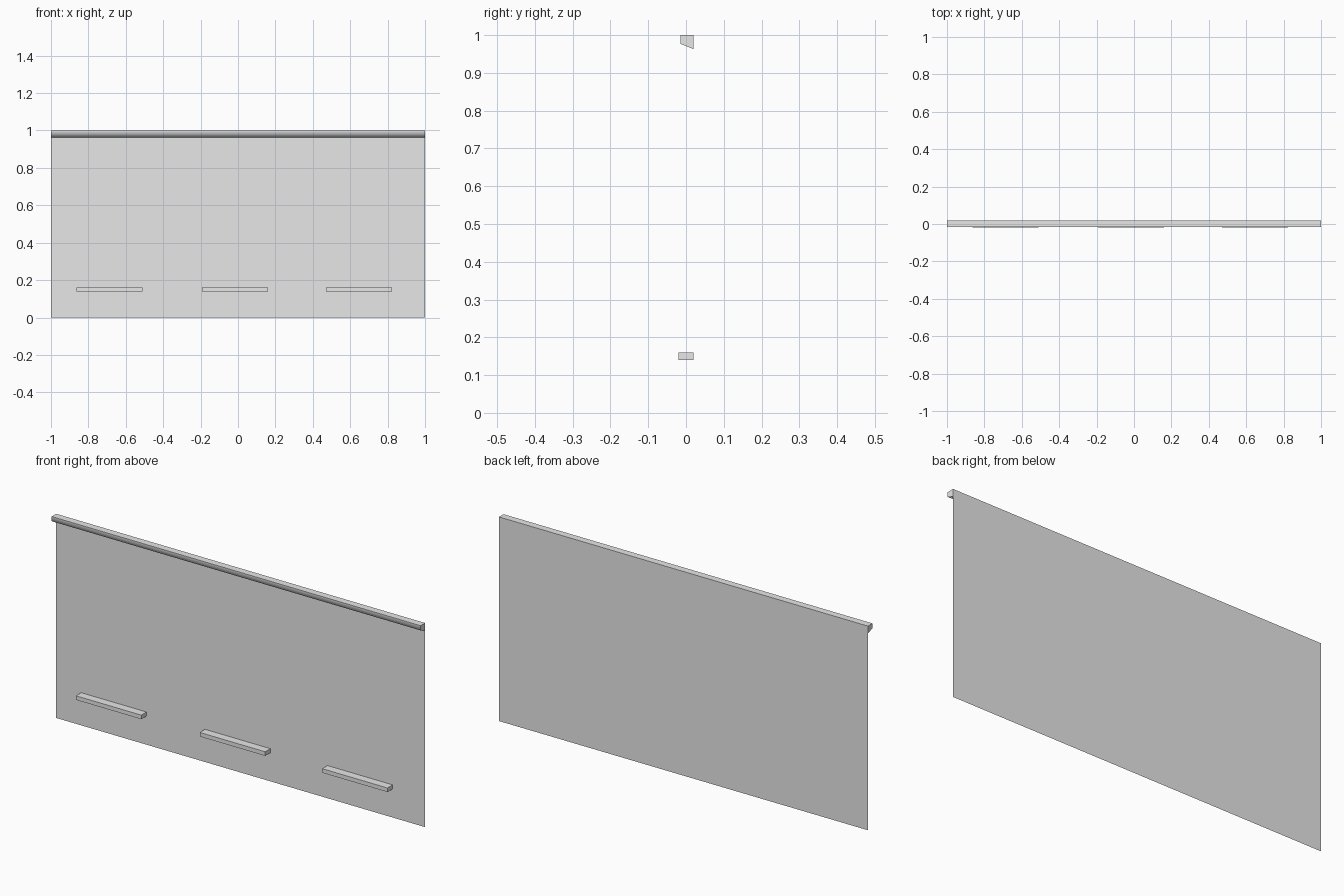
import bpy, bmesh

if "Cube" in bpy.data.objects:
    bpy.data.objects.remove(bpy.data.objects["Cube"])

grey = bpy.data.materials.new("light_grey")
grey.diffuse_color = (0.8, 0.8, 0.8, 1)
grey.use_nodes = True
grey.node_tree.nodes["Principled BSDF"].inputs["Base Color"].default_value = grey.diffuse_color

BACK = 0.02  # depth of the sheet that everything is fixed to


def make_object(name, bm):
    mesh = bpy.data.meshes.new(name)
    bm.to_mesh(mesh)
    bm.free()
    mesh.materials.append(grey)
    obj = bpy.data.objects.new(name, mesh)
    bpy.context.collection.objects.link(obj)
    return obj


def extrude_profile(name, profile, x0, x1):
    """Sweep a (y, z) profile along x into a closed bar."""
    bm = bmesh.new()
    face = bm.faces.new([bm.verts.new((x0, y, z)) for y, z in profile])
    ext = bmesh.ops.extrude_face_region(bm, geom=[face], use_keep_orig=True)
    verts = [v for v in ext["geom"] if isinstance(v, bmesh.types.BMVert)]
    bmesh.ops.translate(bm, verts=verts, vec=(x1 - x0, 0, 0))
    bmesh.ops.recalc_face_normals(bm, faces=bm.faces)
    return make_object(name, bm)


# Thin sheet panel, facing the front
bm = bmesh.new()
bm.faces.new([bm.verts.new((x, BACK, z))
              for x, z in ((-1, 0), (1, 0), (1, 1), (-1, 1))])
make_object("panel", bm)

# Top rail with a sloping underside, softly shaded over its lower front edge
rail = extrude_profile("top_rail", [(-0.015, 1), (BACK, 1), (BACK, 0.963), (-0.015, 0.977)], -1, 1)
bm = bmesh.new()
bm.from_mesh(rail.data)
for f in bm.faces:
    f.smooth = f.normal.y < -0.1
for e in bm.edges:
    e.smooth = all(f.smooth for f in e.link_faces)
bm.to_mesh(rail.data)
bm.free()

# Three handle bars in a row near the bottom
for i, x in enumerate((-0.687, -0.016, 0.647)):
    extrude_profile(f"handle_{i + 1}",
                    [(-0.02, 0.14), (BACK, 0.14), (BACK, 0.16), (-0.02, 0.16)],
                    x - 0.177, x + 0.177)
